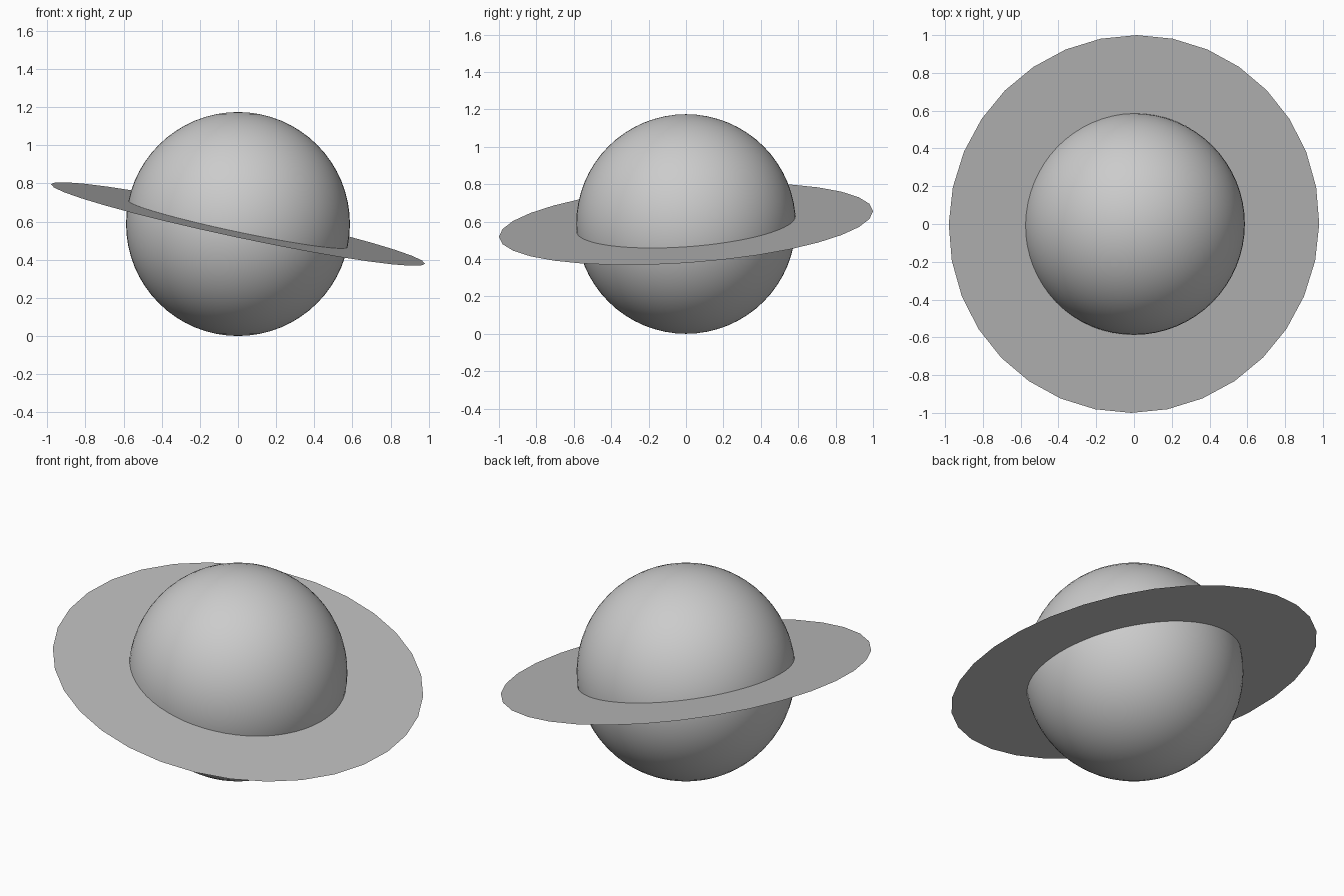
import bpy, math

if "Cube" in bpy.data.objects:
    bpy.data.objects.remove(bpy.data.objects["Cube"])

CENTRE = (0, 0, 0.587)


def material(name, grey):
    m = bpy.data.materials.new(name)
    m.diffuse_color = (grey, grey, grey, 1)
    m.use_nodes = True
    m.node_tree.nodes["Principled BSDF"].inputs["Base Color"].default_value = m.diffuse_color
    return m


# Smooth globe resting on the ground
bpy.ops.mesh.primitive_uv_sphere_add(segments=64, ring_count=32, radius=0.587, location=CENTRE)
globe = bpy.context.object
globe.name = "globe"
globe.data.materials.append(material("light grey", 0.6))
bpy.ops.object.shade_smooth()

# Thin flat 32-sided disc tilted around the globe
bpy.ops.mesh.primitive_circle_add(vertices=32, radius=1.0025, fill_type='NGON', location=CENTRE,
                                  rotation=(math.radians(4), math.radians(12), 0))
ring = bpy.context.object
ring.name = "ring"
ring.data.materials.append(material("mid grey", 0.5))
